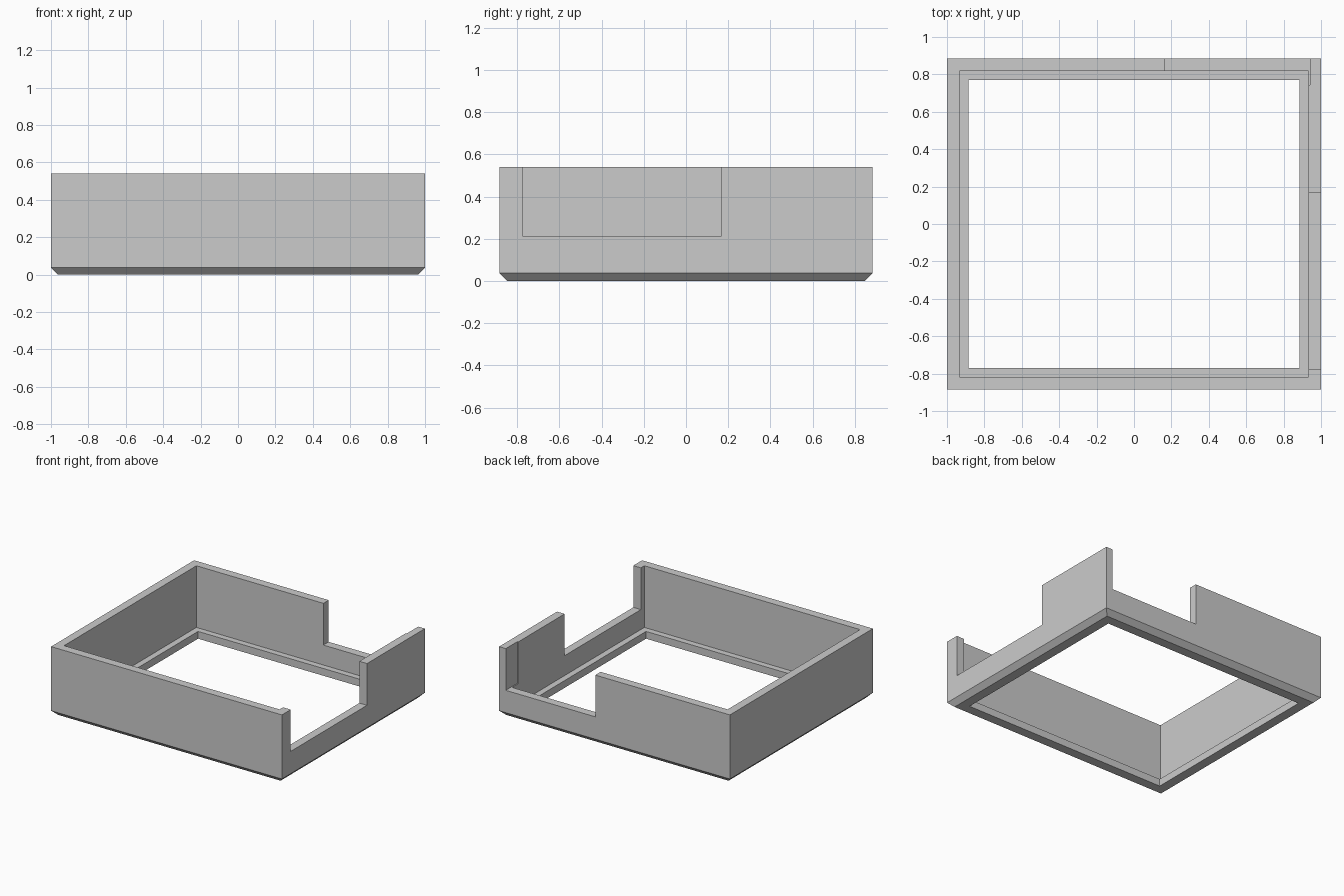
import bpy
import bmesh

default_cube = bpy.data.objects.get("Cube")
if default_cube:
    bpy.data.objects.remove(default_cube, do_unlink=True)

# Main dimensions
HALF_X, HALF_Y, HEIGHT = 1.0, 0.885, 0.54
CHAMFER, WALL, OPENING = 0.038, 0.066, 0.114
LEDGE_Z, NOTCH_Z = 0.057, 0.213

grey = bpy.data.materials.new("light grey")
grey.use_nodes = True
colour = (0.6, 0.6, 0.6, 1)
grey.diffuse_color = colour
grey.node_tree.nodes["Principled BSDF"].inputs["Base Color"].default_value = colour


def add_object(name, bm):
    bmesh.ops.recalc_face_normals(bm, faces=bm.faces)
    mesh = bpy.data.meshes.new(name)
    bm.to_mesh(mesh)
    bm.free()
    mesh.materials.append(grey)
    obj = bpy.data.objects.new(name, mesh)
    bpy.context.collection.objects.link(obj)
    return obj


def sweep_frame(name, section):
    """Closed rectangular frame from a section of (inset, height) points."""
    bm = bmesh.new()
    rings = []
    for inset, z in section:
        x, y = HALF_X - inset, HALF_Y - inset
        rings.append([bm.verts.new((sx * x, sy * y, z))
                      for sx, sy in ((-1, -1), (1, -1), (1, 1), (-1, 1))])
    for a, b in zip(rings, rings[1:] + rings[:1]):
        for i in range(4):
            j = (i + 1) % 4
            bm.faces.new((a[i], a[j], b[j], b[i]))
    return add_object(name, bm)


def cut_box(target, name, low, high):
    bm = bmesh.new()
    bmesh.ops.create_cube(bm, size=1)
    for v in bm.verts:
        v.co = [lo if c < 0 else hi for c, lo, hi in zip(v.co, low, high)]
    cutter = add_object(name, bm)
    cutter.hide_render = True
    mod = target.modifiers.new(name, 'BOOLEAN')
    mod.operation = 'DIFFERENCE'
    mod.solver = 'EXACT'
    mod.object = cutter
    bpy.context.view_layer.objects.active = target
    bpy.ops.object.modifier_apply(modifier=name)
    bpy.data.objects.remove(cutter, do_unlink=True)


# Open tray: chamfered foot, walls and an inner ledge around the opening
tray = sweep_frame("tray_frame", [
    (OPENING, 0), (CHAMFER, 0), (0, CHAMFER), (0, HEIGHT),
    (WALL, HEIGHT), (WALL, LEDGE_Z), (OPENING, LEDGE_Z)])

# Notch in the left wall
cut_box(tray, "left_notch", (0.85, -0.776, NOTCH_Z), (1.2, 0.168, 1))
# Notch in the back wall, which also shaves the inside of the left wall
cut_box(tray, "back_notch", (0.166, 0.743, NOTCH_Z), (0.942, 1.1, 1))
